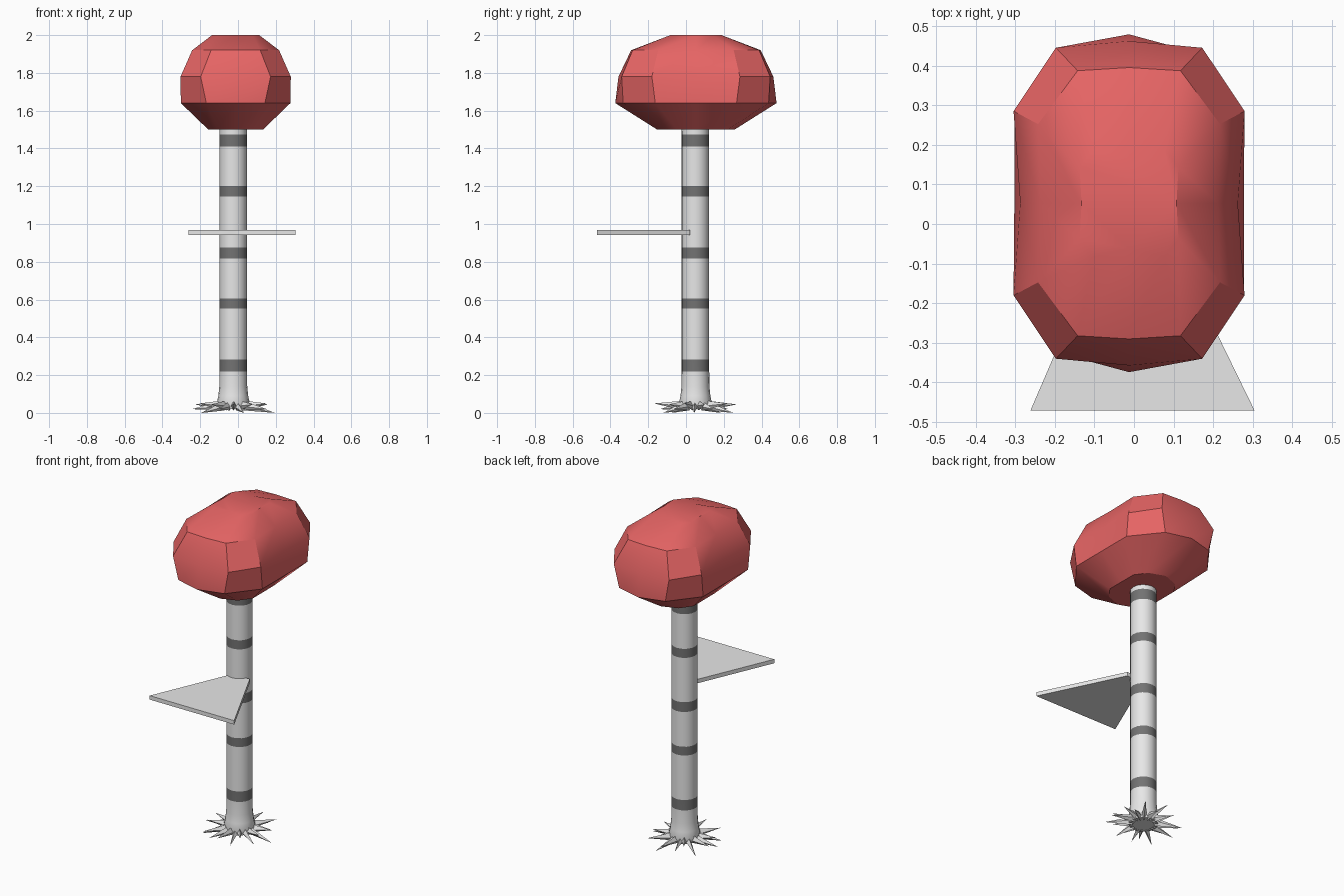
import bpy, bmesh, math, random
from mathutils import Vector

if "Cube" in bpy.data.objects:
    bpy.data.objects.remove(bpy.data.objects["Cube"])

random.seed(4)


def mat(name, rgb):
    m = bpy.data.materials.new(name)
    m.diffuse_color = (*rgb, 1)
    m.use_nodes = True
    m.node_tree.nodes["Principled BSDF"].inputs["Base Color"].default_value = m.diffuse_color
    return m


BARK = mat("pale grey", (0.8, 0.8, 0.8))
BAND = mat("dark grey", (0.17, 0.17, 0.17))
RED = mat("canopy red", (0.8, 0.13, 0.13))


def finish(name, bm, mats, angle=None):
    bmesh.ops.recalc_face_normals(bm, faces=bm.faces)
    me = bpy.data.meshes.new(name)
    bm.to_mesh(me)
    bm.free()
    for m in mats:
        me.materials.append(m)
    ob = bpy.data.objects.new(name, me)
    bpy.context.collection.objects.link(ob)
    if angle:
        bpy.ops.object.select_all(action='DESELECT')
        ob.select_set(True)
        bpy.context.view_layer.objects.active = ob
        bpy.ops.object.shade_smooth_by_angle(angle=math.radians(angle))
    return ob


def loft(bm, rings):
    """Bridge rings of points and cap both ends."""
    vs = [[bm.verts.new(p) for p in r] for r in rings]
    n = len(vs[0])
    for a, b in zip(vs, vs[1:]):
        for i in range(n):
            j = (i + 1) % n
            bm.faces.new((a[i], a[j], b[j], b[i]))
    bm.faces.new(vs[0][::-1])
    bm.faces.new(vs[-1])


# trunk with flared foot and dark bands
TX, TY = -0.025, 0.05
bands = [(0.22, 0.283), (0.553, 0.606), (0.817, 0.876), (1.145, 1.2), (1.41, 1.474)]
profile = [(0.02, 0.08), (0.05, 0.088), (0.09, 0.079), (0.14, 0.074)]
profile += [(z, 0.073) for b in bands for z in b] + [(1.55, 0.072)]
bm = bmesh.new()
N = 16
loft(bm, [[(TX + r * math.cos(2 * math.pi * i / N), TY + r * math.sin(2 * math.pi * i / N), z)
           for i in range(N)] for z, r in profile])
for f in bm.faces:
    z = f.calc_center_median().z
    f.material_index = int(len(f.verts) == 4 and any(a < z < b for a, b in bands))
finish("trunk", bm, [BARK, BAND], 35)

# spiky roots fanning out around the foot
bm = bmesh.new()
ROOTS = 20
for k in range(ROOTS):
    a = 2 * math.pi * (k + random.uniform(-0.2, 0.2)) / ROOTS
    out = Vector((math.cos(a), math.sin(a), 0))
    side = Vector((-out.y, out.x, 0))
    base = Vector((TX, TY, 0.035)) + out * 0.06
    length = 0.22 if k % 5 == 0 else random.uniform(0.17, 0.22)
    tip = Vector((TX, TY, (0.0, 0.045, 0.02, 0.05)[k % 4])) + out * length
    q = [bm.verts.new(base + side * 0.016), bm.verts.new(base + Vector((0, 0, 0.03))),
         bm.verts.new(base - side * 0.016), bm.verts.new(base - Vector((0, 0, 0.022)))]
    t = bm.verts.new(tip)
    bm.faces.new(q)
    for i in range(4):
        bm.faces.new((q[i], q[(i + 1) % 4], t))
finish("roots", bm, [BARK])

# wedge shaped shelf
outline = [(-0.262, -0.472), (0.305, -0.472), (0.065, 0.02), (-0.05, 0.02)]
bm = bmesh.new()
loft(bm, [[(x, y, z) for x, y in outline] for z in (0.943, 0.967)])
finish("shelf", bm, [BARK])

# faceted canopy: z, side middle, side corner, front corner, front middle
CX, CY = -0.0125, 0.0525
levels = [
    (1.50, 0.145, (0.145, 0.10), (0.095, 0.17), 0.205),
    (1.64, 0.290, (0.290, 0.215), (0.155, 0.385), 0.427),
    (1.78, 0.275, (0.292, 0.233), (0.185, 0.393), 0.410),
    (1.92, 0.225, (0.230, 0.20), (0.130, 0.335), 0.343),
    (2.00, 0.120, (0.125, 0.09), (0.09, 0.135), 0.115),
]
rings = []
for z, sx, c1, c2, fy in levels:
    quarter = [(sx, 0), c1, c2, (0, fy)]
    half = quarter + [(-x, y) for x, y in quarter[-2::-1]]
    ring = half + [(x, -y) for x, y in half[-2:0:-1]]
    rings.append([(CX + x, CY + y, z) for x, y in ring])
bm = bmesh.new()
loft(bm, rings)
finish("canopy", bm, [RED], 32)
